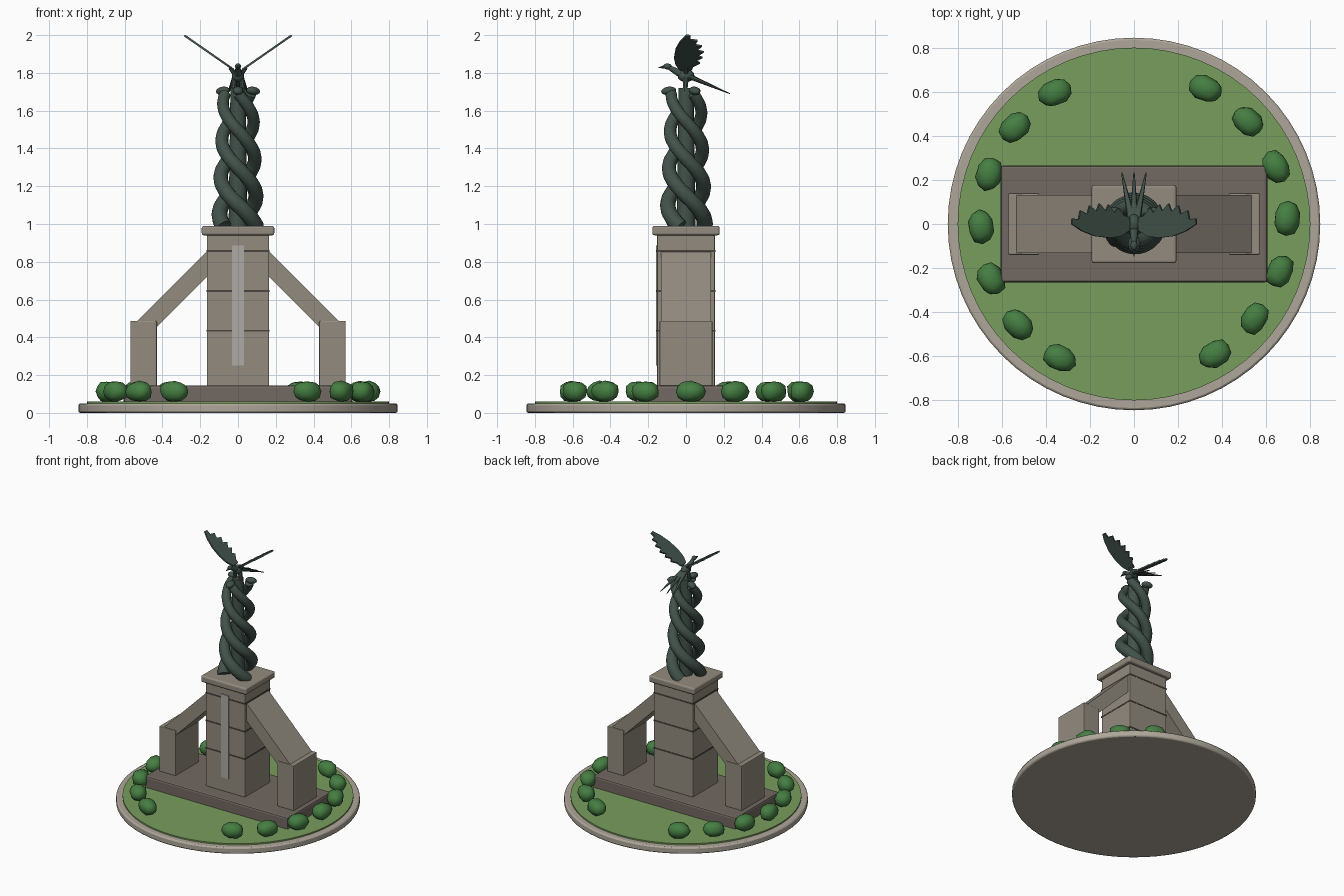
import bpy, bmesh, math, random
from mathutils import Vector, Matrix

if "Cube" in bpy.data.objects:
    bpy.data.objects.remove(bpy.data.objects["Cube"])

random.seed(4)


def mat(name, r, g, b):
    m = bpy.data.materials.new(name)
    m.diffuse_color = (r, g, b, 1)
    m.use_nodes = True
    m.node_tree.nodes["Principled BSDF"].inputs["Base Color"].default_value = m.diffuse_color
    return m


STONE = mat("stone", 0.29, 0.26, 0.215)
DARK = mat("dark_stone", 0.17, 0.14, 0.12)
JOINT = mat("joint", 0.07, 0.06, 0.05)
RIM = mat("kerb_stone", 0.42, 0.38, 0.32)
GRASS = mat("grass", 0.19, 0.34, 0.11)
LEAF = mat("leaf", 0.06, 0.21, 0.055)
BRONZE = mat("bronze", 0.055, 0.085, 0.07)
WATER = mat("pale_strip", 0.42, 0.41, 0.39)


def finish(name, bm, material, smooth=None, bevel=0, segs=2):
    bmesh.ops.recalc_face_normals(bm, faces=bm.faces)
    me = bpy.data.meshes.new(name)
    bm.to_mesh(me)
    bm.free()
    me.materials.append(material)
    ob = bpy.data.objects.new(name, me)
    bpy.context.collection.objects.link(ob)
    if bevel:
        b = ob.modifiers.new("bevel", 'BEVEL')
        b.width, b.segments, b.limit_method = bevel, segs, 'ANGLE'
    if smooth is not None:
        for o in bpy.context.selected_objects:
            o.select_set(False)
        ob.select_set(True)
        bpy.context.view_layer.objects.active = ob
        bpy.ops.object.shade_smooth_by_angle(angle=math.radians(smooth))
    return ob


def box(name, lo, hi, material, bevel=0, segs=2):
    lo, hi = Vector(lo), Vector(hi)
    bm = bmesh.new()
    bmesh.ops.create_cube(bm, size=1, matrix=Matrix.Translation((lo + hi) / 2)
                          @ Matrix.Diagonal((*(hi - lo), 1)))
    return finish(name, bm, material, None, bevel, segs)


def cone(name, a, b, r1, r2, material, sides=10, bevel=0, squash=1):
    a, b = Vector(a), Vector(b)
    d = b - a
    bm = bmesh.new()
    m = (Matrix.Translation((a + b) / 2) @ d.to_track_quat('Z', 'Y').to_matrix().to_4x4()
         @ Matrix.Diagonal((1, squash, 1, 1)))
    bmesh.ops.create_cone(bm, cap_ends=True, segments=sides, radius1=r1, radius2=r2,
                          depth=d.length, matrix=m)
    return finish(name, bm, material, 40, bevel)


def ball(name, pos, radii, material, rot=0, tilt=0):
    bm = bmesh.new()
    m = (Matrix.Translation(pos) @ Matrix.Rotation(rot, 4, 'Z')
         @ Matrix.Rotation(tilt, 4, 'Y') @ Matrix.Diagonal((*radii, 1)))
    bmesh.ops.create_uvsphere(bm, u_segments=12, v_segments=8, radius=1, matrix=m)
    return finish(name, bm, material, 60)


def prism(name, pts, to3d, offset, material, smooth=None):
    bm = bmesh.new()
    f = bm.faces.new([bm.verts.new(to3d(*p)) for p in pts])
    ext = bmesh.ops.extrude_face_region(bm, geom=[f])['geom']
    bmesh.ops.translate(bm, vec=offset, verts=[v for v in ext if isinstance(v, bmesh.types.BMVert)])
    return finish(name, bm, material, smooth)


# round kerb, lawn and plinth
cone("kerb", (0, 0, 0), (0, 0, 0.05), 0.845, 0.845, RIM, 64, 0.01)
cone("lawn", (0, 0, 0.001), (0, 0, 0.06), 0.80, 0.80, GRASS, 64)
box("plinth", (-0.605, -0.265, 0.03), (0.605, 0.265, 0.145), DARK, 0.012)

# central pedestal with joints, cap and pale strip
box("pedestal", (-0.165, -0.153, 0.14), (0.165, 0.153, 0.945), STONE, 0.006)
for z in (0.435, 0.645, 0.857):
    box("pedestal_joint", (-0.167, -0.155, z - 0.005), (0.167, 0.155, z + 0.005), JOINT)
box("pedestal_cap", (-0.192, -0.178, 0.94), (0.192, 0.178, 0.99), STONE, 0.012, 3)
box("pale_strip", (-0.032, -0.16, 0.25), (0.032, -0.15, 0.885), WATER)

# side piers and sloping buttresses
for s in (-1, 1):
    xs = sorted((s * 0.43, s * 0.57))
    box("side_pier", (xs[0], -0.14, 0.14), (xs[1], 0.14, 0.487), STONE, 0.006)
    prism("buttress", [(0.15, 0.87), (0.55, 0.47), (0.55, 0.335), (0.15, 0.735)],
          lambda x, z: (s * x, -0.132, z), (0, 0.264, 0), STONE)

# ring of shrubs, open at front and back
for start in (2, 181):
    for k in range(-3, 4):
        a = math.radians(start + 20 * k)
        bm = bmesh.new()
        bmesh.ops.create_icosphere(bm, subdivisions=2, radius=1)
        for v in bm.verts:
            v.co *= random.uniform(0.93, 1.07)
            # slightly boxy outline
            v.co = Vector([math.copysign(abs(c) ** 0.88, c) for c in v.co])
        bm.transform(Matrix.Translation((0.695 * math.cos(a), 0.695 * math.sin(a), 0.113))
                     @ Matrix.Rotation(a + random.uniform(-0.15, 0.15), 4, 'Z')
                     @ Matrix.Diagonal((0.058, 0.077, 0.055, 1)))
        finish("shrub", bm, LEAF, 50)

# bronze core and three entwined serpents
cone("bronze_core", (0, 0, 0.98), (0, 0, 1.72), 0.05, 0.04, BRONZE, 16)
N, SIDES, TURNS = 72, 12, 1.2
for k in range(3):
    top = math.radians(-90 + 120 * k)

    def path(t):
        a = top + TURNS * 2 * math.pi * (1 - t)
        r = 0.100 - 0.022 * t
        return Vector((r * math.cos(a), r * math.sin(a), 0.985 + 0.705 * t))

    bm = bmesh.new()
    rings = []
    for i in range(N + 1):
        t = i / N
        p, d = path(t), (path(t + 0.005) - path(t - 0.005)).normalized()
        u = Vector((p.x, p.y, 0)).normalized()
        u = (u - d * u.dot(d)).normalized()
        w = d.cross(u)
        r = 0.043 - 0.013 * t
        rings.append([bm.verts.new(p + r * (math.cos(q) * u + math.sin(q) * w))
                      for q in (2 * math.pi * j / SIDES for j in range(SIDES))])
    for lo, hi in zip(rings, rings[1:]):
        for j in range(SIDES):
            n = (j + 1) % SIDES
            bm.faces.new((lo[j], lo[n], hi[n], hi[j]))
    bm.faces.new(rings[0][::-1])
    bm.faces.new(rings[-1])
    finish("serpent_body", bm, BRONZE, 60)
    ball("serpent_head", (0.092 * math.cos(top), 0.092 * math.sin(top), 1.705),
         (0.040, 0.028, 0.022), BRONZE, top, 0.15)

# winged creature: body, neck, head, beak, legs
ball("creature_body", (0, 0, 1.785), (0.032, 0.045, 0.034), BRONZE)
cone("creature_neck", (0, -0.02, 1.79), (0, -0.095, 1.832), 0.022, 0.011, BRONZE)
ball("creature_head", (0, -0.098, 1.834), (0.016, 0.022, 0.016), BRONZE)
cone("creature_beak", (0, -0.112, 1.832), (0, -0.147, 1.828), 0.010, 0.001, BRONZE, 8)
for s in (-1, 1):
    cone("creature_leg", (s * 0.016, 0, 1.775), (s * 0.03, -0.005, 1.70), 0.016, 0.012, BRONZE, 8)

# fan of tail spikes
for x in (-0.055, 0, 0.055):
    cone("tail_spike", (x * 0.2, 0.02, 1.78), (x, 0.232, 1.69), 0.02, 0.003, BRONZE, 8, 0, 0.7)

# raised wings with a toothed trailing edge (span fraction, y)
wing = [(0, -0.03), (0.15, -0.055), (0.35, -0.063), (0.6, -0.055), (0.82, -0.032), (1, 0.0),
        (0.99, 0.025), (0.88, 0.022), (0.85, 0.062), (0.73, 0.045), (0.69, 0.084), (0.57, 0.058),
        (0.52, 0.094), (0.41, 0.06), (0.36, 0.088), (0.26, 0.052), (0.2, 0.074), (0.1, 0.038),
        (0, 0.03)]
for s in (-1, 1):
    prism("wing", wing, lambda f, y: (s * (0.025 + 0.262 * f), y, 1.812 + 0.182 * f),
          (-s * 0.006, 0, 0.009), BRONZE)
    cone("wing_shoulder", (s * 0.01, 0, 1.79), (s * 0.045, 0, 1.828), 0.016, 0.008, BRONZE, 8)
